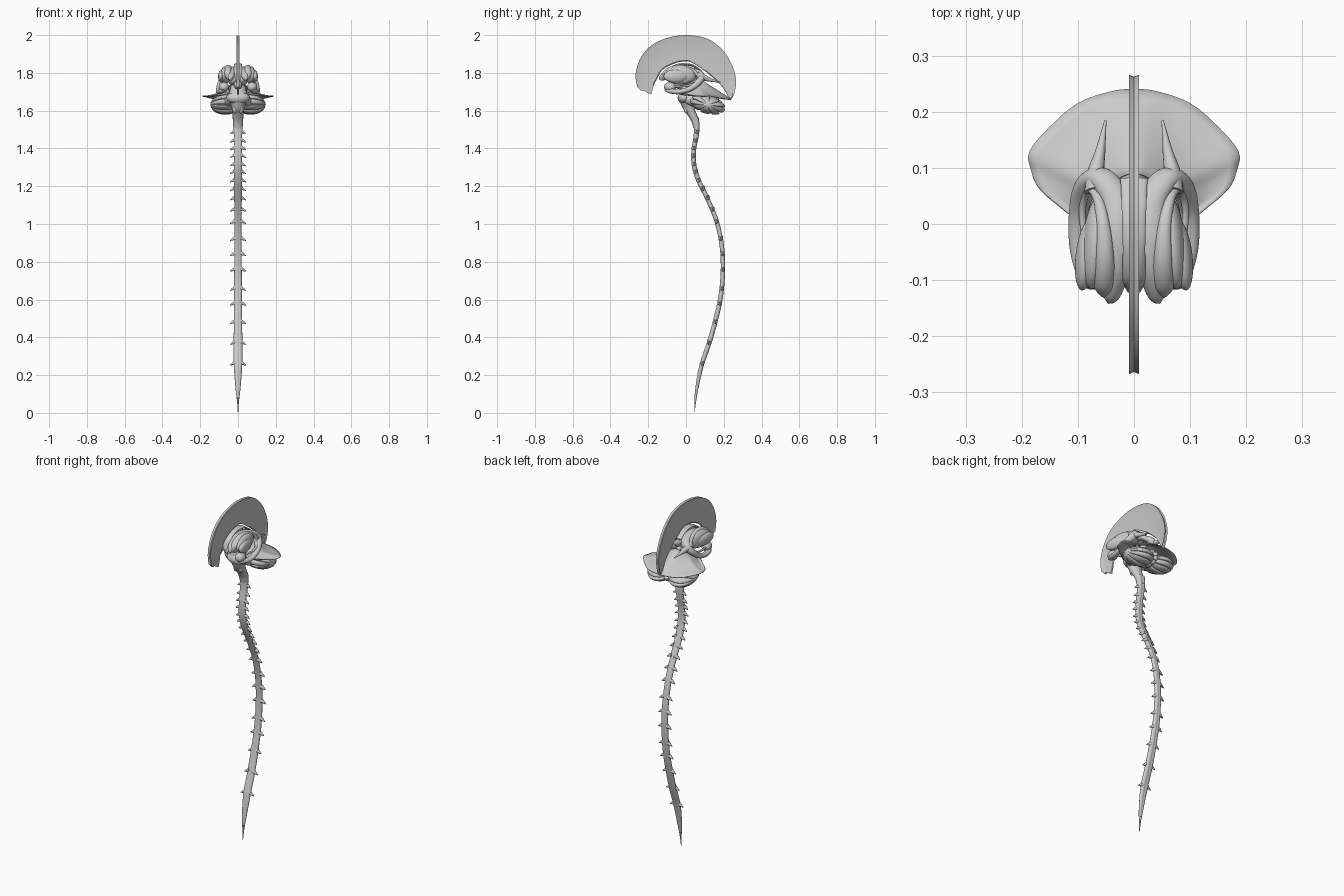
import bpy, bmesh
from math import sin, cos, pi
from mathutils import Vector, Matrix


def finish(bm, name, angle=50):
    bmesh.ops.recalc_face_normals(bm, faces=bm.faces)
    me = bpy.data.meshes.new(name)
    bm.to_mesh(me)
    bm.free()
    ob = bpy.data.objects.new(name, me)
    bpy.context.collection.objects.link(ob)
    bpy.ops.object.select_all(action='DESELECT')
    bpy.context.view_layer.objects.active = ob
    ob.select_set(True)
    bpy.ops.object.shade_smooth_by_angle(angle=angle * pi / 180)
    return ob


def spline(pts, n):
    """Catmull-Rom samples through tuples of any length, n per span."""
    P = [pts[0]] + list(pts) + [pts[-1]]
    out = []
    for i in range(1, len(P) - 2):
        for k in range(n):
            t = k / n
            out.append([0.5 * (2 * b + (c - a) * t + (2 * a - 5 * b + 4 * c - d) * t * t
                        + (3 * b - a - 3 * c + d) * t ** 3)
                        for a, b, c, d in zip(*P[i - 1:i + 3])])
    return out + [list(pts[-1])]


def skin(bm, rings):
    """Join closed rings of points into a capped skin."""
    V = [[bm.verts.new(p) for p in r] for r in rings]
    n = len(V[0])
    for r, s in zip(V, V[1:]):
        for j in range(n):
            bm.faces.new((r[j], r[(j + 1) % n], s[(j + 1) % n], s[j]))
    bm.faces.new(V[0])
    bm.faces.new(V[-1])


def tube(bm, pts, n=6, seg=16, ref=(1, 0, 0), groove=0, mirror=1):
    """Sweep an oval: each point is x, y, z, radius along ref, other radius."""
    S = spline(pts, n)
    C = [Vector(s[:3]) for s in S]
    rings = []
    for i, s in enumerate(S):
        t = (C[min(i + 1, len(C) - 1)] - C[max(i - 1, 0)]).normalized()
        a = (Vector(ref) - t * t.dot(Vector(ref))).normalized()
        b = t.cross(a)
        ring = []
        for j in range(seg):
            w = 2 * pi * j / seg
            k = 1 - groove * abs(sin(w)) ** 24
            p = C[i] + a * cos(w) * max(s[3], .0005) * k + b * sin(w) * max(s[4], .0005) * k
            ring.append((p.x * mirror, p.y, p.z))
        rings.append(ring)
    skin(bm, rings)


def ball(bm, loc, size, turn=0, mirror=1):
    m = (Matrix.Translation((loc[0] * mirror, loc[1], loc[2]))
         @ Matrix.Rotation(turn * mirror, 4, 'Z') @ Matrix.Diagonal((*size, 1)))
    bmesh.ops.create_uvsphere(bm, u_segments=28, v_segments=18, radius=1, matrix=m)


def paired(name, make):
    bm = bmesh.new()
    for s in (1, -1):
        make(bm, s)
    return finish(bm, name)


# Sickle-shaped midline sheet with a split, flared outer rim
outer = spline([(-.258, 1.725), (-.267, 1.79), (-.245, 1.87), (-.19, 1.94), (-.10, 1.985), (.01, 2.0),
                (.115, 1.98), (.19, 1.925), (.24, 1.85), (.265, 1.765), (.258, 1.70), (.238, 1.655)], 6)
inner = spline([(-.185, 1.685), (-.172, 1.73), (-.155, 1.765), (-.125, 1.815), (-.06, 1.85), (-.01, 1.86),
                (.03, 1.855), (.085, 1.82), (.13, 1.785), (.165, 1.755), (.20, 1.715), (.23, 1.66)], 6)
section = [(0, 0), (.04, .004), (.86, .004), (1, .009), (.965, 0), (1, -.009), (.86, -.004), (.04, -.004)]
bm = bmesh.new()
skin(bm, [[(x, i[0] + (o[0] - i[0]) * t, i[1] + (o[1] - i[1]) * t) for t, x in section]
          for o, i in zip(outer, inner)])
# jagged front foot
skin(bm, [[(x, y, z) for x, y, z in ((-.004, a, 1.735), (.004, a, 1.735), (.004, a, b), (-.004, a, b))]
          for a, b in ((-.258, 1.725), (-.238, 1.705), (-.215, 1.712), (-.185, 1.685), (-.172, 1.73))])
finish(bm, "midline_sheet", 30)

# Tent-shaped sheet over the hind brain
rim = spline([(0, .24, 1.66), (.04, .236, 1.66), (.10, .215, 1.66), (.15, .173, 1.667), (.186, .13, 1.677),
              (.184, .098, 1.675), (.168, .062, 1.678), (.118, .02, 1.685), (.06, -.03, 1.70)], 4)
notch = spline([(0, .09, 1.755), (.012, .088, 1.753), (.026, .082, 1.745), (.038, .07, 1.737), (.046, .055, 1.73),
                (.05, .035, 1.722), (.05, .015, 1.715), (.048, 0, 1.708), (.045, -.03, 1.70)], 4)
bm = bmesh.new()
for s in (1, -1):
    rows = []
    for o, i in zip(rim, notch):
        row = []
        for k in range(9):
            t = k / 8
            p = Vector(i).lerp(Vector(o), t)
            sag = .014 * sin(pi * t) * min(1, p.x / .06)
            row.append(bm.verts.new((p.x * s, p.y, p.z - sag)))
        rows.append(row)
    for r, q in zip(rows, rows[1:]):
        for k in range(8):
            bm.faces.new((r[k], r[k + 1], q[k + 1], q[k]))
bmesh.ops.remove_doubles(bm, verts=bm.verts, dist=1e-5)
tent = finish(bm, "tent_sheet")
mod = tent.modifiers.new("thickness", 'SOLIDIFY')
mod.thickness = .004
mod.offset = 0


# Hind brain lobes: folds run like meridians between the side tips
def folded(bm, c, size, folds, depth):
    n, seg = 20, folds * 12
    rings = []
    for i in range(n + 1):
        u = pi * (.02 + .96 * i / n)
        ring = []
        for j in range(seg):
            w = 2 * pi * j / seg
            k = 1 - depth * (1 - abs(sin(folds * w / 2))) ** 3
            y, z = sin(u) * cos(w) * k * size[1], sin(u) * sin(w) * k * size[2]
            ring.append((c[0] + cos(u) * size[0], c[1] + y, c[2] + z - .2 * y))
        rings.append(ring)
    skin(bm, rings)


paired("hind_brain_lobes", lambda bm, s: folded(bm, (.068 * s, .115, 1.632), (.078, .093, .05), 9, .17))
bm = bmesh.new()
folded(bm, (0, .11, 1.645), (.028, .085, .052), 11, .12)
finish(bm, "hind_brain_middle")

# Brain stem and its front bulge
bm = bmesh.new()
tube(bm, [(0, .015, 1.77, .03, .022), (0, .008, 1.72, .04, .032), (0, 0, 1.67, .05, .036),
          (0, .01, 1.625, .036, .03), (0, .028, 1.59, .03, .024), (0, .047, 1.55, .027, .02),
          (0, .056, 1.51, .024, .017)], seg=24)
ball(bm, (0, -.008, 1.668), (.062, .036, .033))
for s in (1, -1):
    tube(bm, [(.03, 0, 1.67, .025, .028), (.05, .04, 1.65, .024, .026), (.06, .09, 1.64, .02, .02)], mirror=s)
    ball(bm, (.016, .002, 1.613), (.012, .014, .028), mirror=s)
    ball(bm, (.013, .045, 1.735), (.014, .013, .014), mirror=s)
finish(bm, "brain_stem")

# Spinal cord, grooved front and back
cord = [(0, .05, 1.56, .028, .02), (0, .057, 1.515, .025, .017), (0, .053, 1.46, .022, .015),
        (0, .041, 1.39, .021, .014), (0, .043, 1.31, .022, .014), (0, .067, 1.23, .022, .014),
        (0, .115, 1.13, .02, .013), (0, .162, 1.015, .019, .013), (0, .19, .88, .019, .013),
        (0, .195, .74, .02, .013), (0, .181, .60, .021, .014), (0, .151, .47, .022, .014),
        (0, .121, .365, .023, .014), (0, .082, .25, .022, .013), (0, .057, .127, .013, .009),
        (0, .049, .06, .005, .005), (0, .045, 0, .001, .001)]
bm = bmesh.new()
tube(bm, cord, seg=32, groove=.22)
finish(bm, "spinal_cord")

# Paired nerve roots down the cord
path = spline(cord, 8)
bm = bmesh.new()
for z in (1.487, 1.44, 1.40, 1.36, 1.315, 1.275, 1.23, 1.185, 1.135, 1.075, 1.01, .92,
          .84, .757, .656, .577, .48, .37, .26):
    y = min(path, key=lambda p: abs(p[2] - z))[1]
    for s in (1, -1):
        for dy in (-.006, .006):
            tube(bm, [(.008, y + dy, z + .008, .013, .005), (.024, y + dy * .7, z + .002, .008, .004),
                      (.042, y, z - .008, .002, .002)], n=3, seg=8, ref=(0, 0, 1), mirror=s)
finish(bm, "nerve_roots")


# Fluid chambers: arched body, rear horn and lower horn
def chamber(bm, s):
    tube(bm, [(.046, -.141, 1.765, .002, .002), (.04, -.125, 1.775, .016, .018), (.032, -.08, 1.805, .024, .018),
              (.029, -.02, 1.822, .024, .013), (.031, .04, 1.812, .025, .014), (.058, .08, 1.785, .024, .02),
              (.085, .066, 1.75, .022, .018), (.099, .02, 1.715, .017, .014), (.098, -.04, 1.70, .017, .013),
              (.085, -.09, 1.705, .016, .012), (.078, -.112, 1.71, .002, .002)], mirror=s)
    tube(bm, [(.065, .06, 1.785, .024, .022), (.068, .09, 1.776, .016, .018), (.06, .13, 1.763, .009, .01),
              (.051, .184, 1.75, .002, .002)], mirror=s)


paired("fluid_chambers", chamber)

# Deep nuclei, nested side by side
paired("outer_nuclei", lambda bm, s: ball(bm, (.085, -.055, 1.782), (.019, .064, .034), .12, s))
paired("middle_nuclei", lambda bm, s: ball(bm, (.068, -.032, 1.787), (.024, .085, .048), .1, s))
paired("inner_nuclei", lambda bm, s: ball(bm, (.027, .008, 1.768), (.026, .052, .034), -.2, s))
paired("lower_nuclei", lambda bm, s: ball(bm, (.075, -.085, 1.725), (.027, .032, .026), 0, s))


# Arched tail running round the nuclei
def tail(bm, s):
    tube(bm, [(.05, -.13, 1.765, .004, .004), (.053, -.105, 1.795, .02, .02), (.052, -.06, 1.826, .017, .014),
              (.055, 0, 1.828, .012, .01), (.066, .05, 1.803, .009, .008), (.083, .06, 1.765, .007, .007),
              (.092, .02, 1.735, .006, .006), (.085, -.06, 1.728, .005, .005)], mirror=s)


paired("arched_tails", tail)

# Thin central bow under the midline sheet and a floor piece
bm = bmesh.new()
tube(bm, [(0, -.12, 1.76, .012, .004), (0, -.10, 1.81, .02, .006), (0, -.04, 1.843, .02, .006),
          (0, .03, 1.84, .022, .006), (0, .08, 1.81, .024, .005)])
ball(bm, (0, -.03, 1.735), (.022, .03, .022))
finish(bm, "central_bow")
